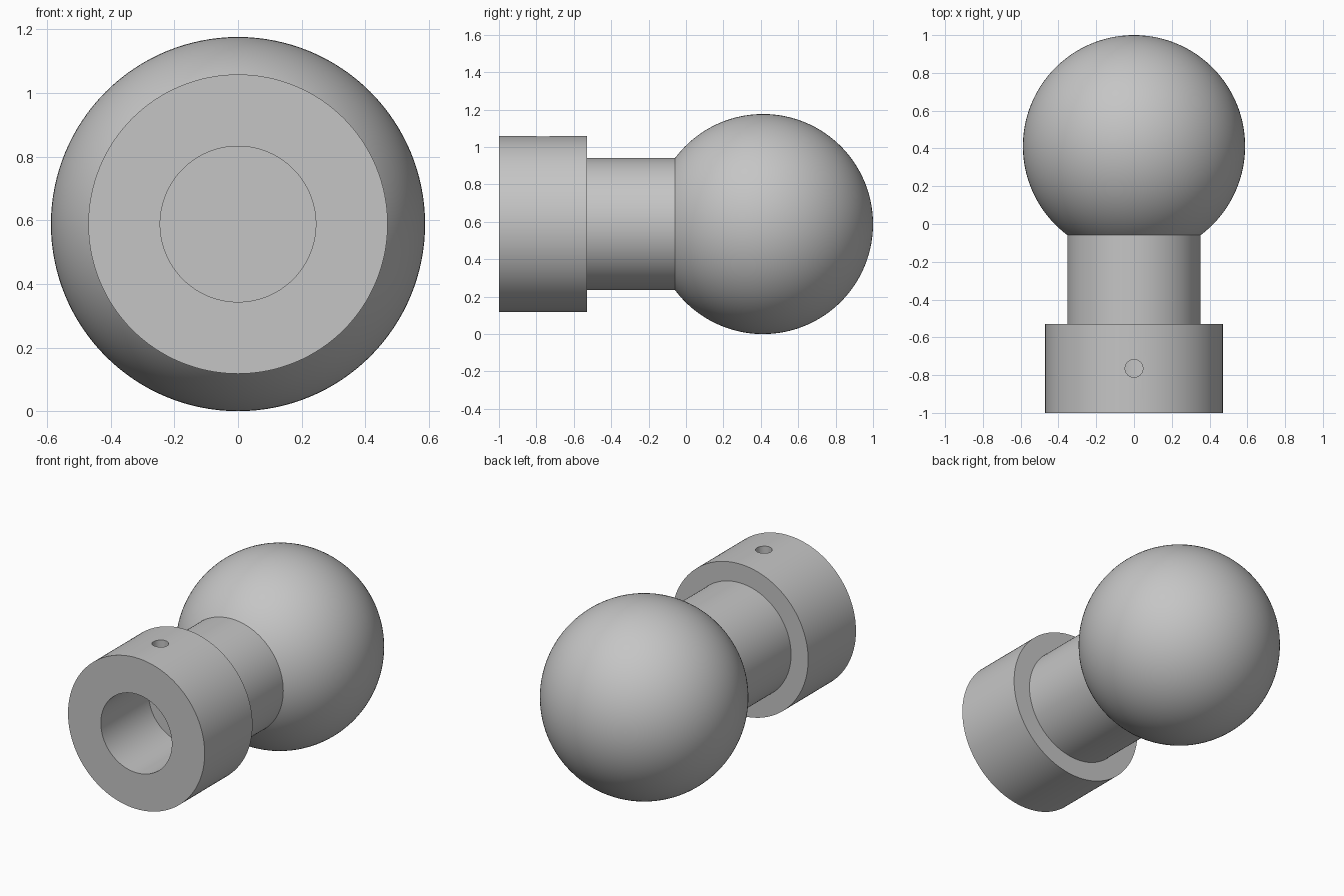
import bpy
import bmesh
from math import sin, cos, pi, asin
from mathutils import Matrix, Vector

cube = bpy.data.objects.get("Cube")
if cube:
    bpy.data.objects.remove(cube, do_unlink=True)

# Main dimensions
UNIT = 2 / 85
BALL_R, COLLAR_R, NECK_R, BORE_R, SCREW_R = (UNIT * n for n in (25, 20, 15, 10.4, 2))
STEP = UNIT * 20
FRONT = -1.0
BALL_Y = 1 - BALL_R
AXIS = Vector((0, 0, BALL_R))
SEGMENTS = 128
ARC_STEPS = 56

grey = bpy.data.materials.new("plain grey")
grey.use_nodes = True
colour = (0.56, 0.56, 0.56, 1)
grey.diffuse_color = colour
grey.node_tree.nodes["Principled BSDF"].inputs["Base Color"].default_value = colour


def add_object(name, bm):
    mesh = bpy.data.meshes.new(name)
    bm.to_mesh(mesh)
    bm.free()
    obj = bpy.data.objects.new(name, mesh)
    bpy.context.collection.objects.link(obj)
    return obj


# Profile as (radius, y): blind bore, collar, neck, then the ball arc
profile = [(0, FRONT + STEP), (BORE_R, FRONT + STEP), (BORE_R, FRONT),
           (COLLAR_R, FRONT), (COLLAR_R, FRONT + STEP), (NECK_R, FRONT + STEP)]
start = pi - asin(NECK_R / BALL_R)
for i in range(ARC_STEPS + 1):
    a = start * (1 - i / ARC_STEPS)
    profile.append((BALL_R * sin(a), BALL_Y + BALL_R * cos(a)))

# Turned body
bm = bmesh.new()
verts = [bm.verts.new(AXIS + Vector((r, y, 0))) for r, y in profile]
edges = [bm.edges.new(pair) for pair in zip(verts, verts[1:])]
bmesh.ops.spin(bm, geom=verts + edges, cent=AXIS, axis=(0, 1, 0),
               angle=2 * pi, steps=SEGMENTS)
bmesh.ops.remove_doubles(bm, verts=bm.verts, dist=0.0001)
bmesh.ops.recalc_face_normals(bm, faces=bm.faces)
body = add_object("ball_mount", bm)
body.data.materials.append(grey)

# Set screw hole, drilled from the top of the collar into the bore
bm = bmesh.new()
bmesh.ops.create_cone(bm, cap_ends=True, segments=40, radius1=SCREW_R,
                      radius2=SCREW_R, depth=COLLAR_R,
                      matrix=Matrix.Translation(AXIS + Vector((0, FRONT + STEP / 2, COLLAR_R * 0.85))))
cutter = add_object("screw_hole_cutter", bm)
cutter.data.materials.append(grey)
cutter.hide_render = True

drill = body.modifiers.new("screw hole", 'BOOLEAN')
drill.operation = 'DIFFERENCE'
drill.solver = 'EXACT'
drill.object = cutter
graph = bpy.context.evaluated_depsgraph_get()
drilled = bpy.data.meshes.new_from_object(body.evaluated_get(graph))
body.modifiers.clear()
body.data = drilled
bpy.data.objects.remove(cutter, do_unlink=True)

# Smooth turned surfaces with crisp shoulders
bpy.ops.object.select_all(action='DESELECT')
body.select_set(True)
bpy.context.view_layer.objects.active = body
bpy.ops.object.shade_smooth_by_angle(angle=pi / 6)
